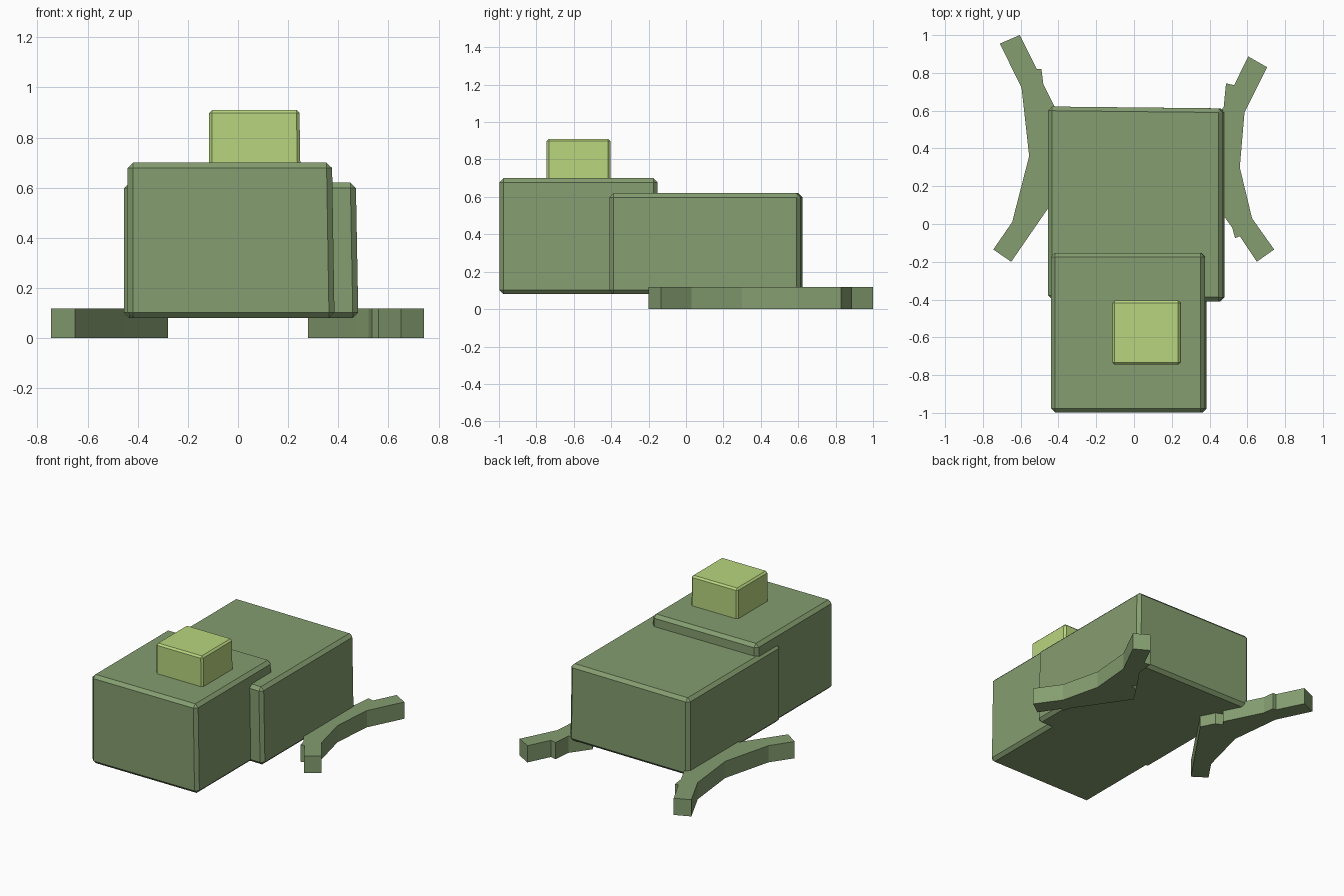
import bpy, bmesh

if "Cube" in bpy.data.objects:
    bpy.data.objects.remove(bpy.data.objects["Cube"])


def material(name, rgb):
    m = bpy.data.materials.new(name)
    m.diffuse_color = (*rgb, 1)
    m.use_nodes = True
    m.node_tree.nodes["Principled BSDF"].inputs["Base Color"].default_value = m.diffuse_color
    return m


GREEN = material("olive green", (0.235, 0.34, 0.162))
LIME = material("pale lime", (0.48, 0.66, 0.21))


def finish(name, bm, mat):
    bmesh.ops.recalc_face_normals(bm, faces=bm.faces)
    me = bpy.data.meshes.new(name)
    bm.to_mesh(me)
    bm.free()
    me.materials.append(mat)
    ob = bpy.data.objects.new(name, me)
    bpy.context.collection.objects.link(ob)
    return ob


def block(name, x, y, z, bevel, mat, lean=0.01, skew=0.0):
    """Chamfered box; its right side leans out at the base, its back edge is skewed."""
    bm = bmesh.new()
    bmesh.ops.create_cube(bm, size=1)
    for v in bm.verts:
        i, j, k = (int(c > 0) for c in v.co)
        v.co = (x[i] + (lean if i and not k else 0),
                y[j] - (skew if i else 0), z[k])
    ob = finish(name, bm, mat)
    mod = ob.modifiers.new("chamfer", 'BEVEL')
    mod.width = bevel
    mod.segments = 1
    mod.limit_method = 'NONE'
    return ob


def slab(name, outline, z0, z1, mat):
    """Flat outline pulled up to a thick plate."""
    bm = bmesh.new()
    face = bm.faces.new([bm.verts.new((px, py, z0)) for px, py in outline])
    ext = bmesh.ops.extrude_face_region(bm, geom=[face])
    for v in ext["geom"]:
        if isinstance(v, bmesh.types.BMVert):
            v.co.z = z1
    return finish(name, bm, mat)


# Main blocks
block("body", (-0.455, 0.47), (-0.40, 0.622), (0.08, 0.62), 0.022, GREEN, skew=0.01)
block("head", (-0.44, 0.375), (-0.998, -0.153), (0.08, 0.70), 0.022, GREEN)
block("top_cube", (-0.115, 0.245), (-0.745, -0.405), (0.60, 0.91), 0.012, LIME, lean=0.005)

# Flat splayed legs, reaching in under the body
left = [(-0.71, 0.955), (-0.605, 1.0), (-0.515, 0.82), (-0.49, 0.82),
        (-0.48, 0.74), (-0.42, 0.62), (-0.35, 0.48), (-0.375, 0.45),
        (-0.33, 0.43), (-0.28, 0.335), (-0.45, 0.09), (-0.65, -0.2),
        (-0.745, -0.135), (-0.645, 0.01), (-0.555, 0.36), (-0.595, 0.72)]
right = [(0.705, 0.83), (0.605, 0.887), (0.53, 0.735), (0.487, 0.745),
         (0.475, 0.62), (0.38, 0.49), (0.40, 0.45), (0.35, 0.44),
         (0.28, 0.33), (0.47, 0.05), (0.52, -0.02), (0.535, -0.075),
         (0.56, -0.065), (0.65, -0.2), (0.742, -0.135), (0.625, 0.03),
         (0.56, 0.30), (0.585, 0.59)]
slab("left_legs", left, 0.0, 0.117, GREEN)
slab("right_legs", right, 0.0, 0.117, GREEN)
